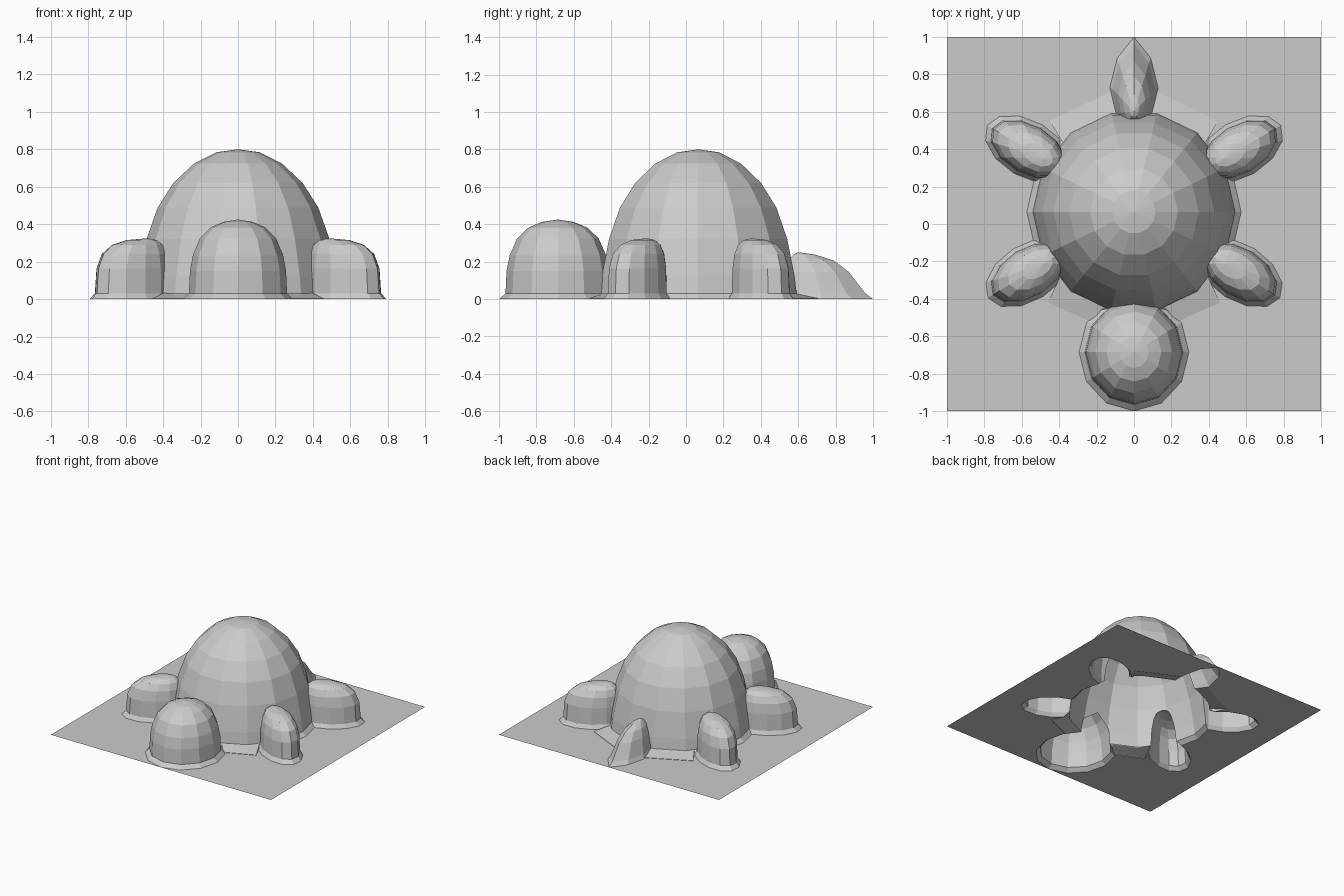
import bpy, bmesh
from math import cos, sin, pi, radians
from mathutils import Vector

cube = bpy.data.objects.get("Cube")
if cube:
    bpy.data.objects.remove(cube)

grey = bpy.data.materials.new("plain_grey")
grey.use_nodes = True
colour = (0.6, 0.6, 0.6, 1)
grey.diffuse_color = colour
grey.node_tree.nodes["Principled BSDF"].inputs["Base Color"].default_value = colour

FLOOR = -0.1   # lobes reach below the sheet and are trimmed later
RIM = 0.03     # height of the flared lip


def make_object(name, bm):
    bmesh.ops.recalc_face_normals(bm, faces=bm.faces)
    mesh = bpy.data.meshes.new(name)
    bm.to_mesh(mesh)
    bm.free()
    mesh.materials.append(grey)
    obj = bpy.data.objects.new(name, mesh)
    bpy.context.collection.objects.link(obj)
    return obj


def ellipse(centre, a, b, turn, sides):
    pts = []
    for i in range(sides):
        t = 2 * pi * i / sides
        u, v = a * cos(t), b * sin(t)
        pts.append(Vector((centre[0] + u * cos(turn) - v * sin(turn),
                           centre[1] + u * sin(turn) + v * cos(turn))))
    return pts


def dome(name, outline, centre, apex, height, profile, flare):
    """Stack of shrinking outlines closing on an apex, with a flared lip below."""
    centre, apex = Vector(centre), Vector(apex)
    lip = [p + (p - centre) * flare for p in outline]
    levels = [(lip, FLOOR), (lip, 0.0), (outline, RIM)]
    for scale, z in profile:
        levels.append(([apex + (p - apex) * scale for p in outline], z * height))
    bm = bmesh.new()
    rings = [[bm.verts.new((p.x, p.y, z)) for p in pts] for pts, z in levels]
    n = len(outline)
    for low, high in zip(rings, rings[1:]):
        for i in range(n):
            j = (i + 1) % n
            bm.faces.new((low[i], low[j], high[j], high[i]))
    bm.faces.new(rings[0])
    top = bm.verts.new((apex.x, apex.y, height))
    for i in range(n):
        bm.faces.new((rings[-1][i], rings[-1][(i + 1) % n], top))
    return make_object(name, bm)


def web(name, outer, inner, side):
    """Low sloping fillet between two neighbouring lobes."""
    bm = bmesh.new()
    for pts, z in ((outer, 0.003), (inner, 0.04)):
        for x, y in pts:
            bm.verts.new((x * side, y, z))
            bm.verts.new((x * side, y, FLOOR))
    bmesh.ops.convex_hull(bm, input=bm.verts)
    return make_object(name, bm)


parts = []

# Shell
c = (0, 0.065)
parts.append(dome("shell", ellipse(c, 0.54, 0.54, 0, 14), c, c, 0.8,
                  [(0.98, 0.15), (0.905, 0.4), (0.795, 0.61), (0.64, 0.775),
                   (0.435, 0.905), (0.215, 0.98)], 0.06))

# Head
c = (0, -0.685)
parts.append(dome("head", ellipse(c, 0.262, 0.28, 0, 12), c, c, 0.425,
                  [(0.98, 0.35), (0.92, 0.55), (0.78, 0.76),
                   (0.56, 0.9), (0.3, 0.97)], 0.12))

# Flippers, mirrored left and right
flipper = [(0.97, 0.5), (0.87, 0.74), (0.68, 0.89), (0.4, 0.97)]
for side, word in ((1, "left"), (-1, "right")):
    for end, cy, apex_y, turn in (("back", 0.4, 0.35, 30), ("front", -0.26, -0.21, -32)):
        c = (0.565 * side, cy)
        outline = ellipse(c, 0.222, 0.132, radians(turn) * side, 12)
        parts.append(dome(f"{end}_{word}_flipper", outline, c,
                          (0.48 * side, apex_y), 0.325, flipper, 0.14))

# Tail
half = [(0.08, 0.86), (0.115, 0.72), (0.095, 0.59), (0.05, 0.5)]
outline = [Vector((0, 0.96))] + [Vector(p) for p in half]
outline += [Vector((-x, y)) for x, y in reversed(half)]
parts.append(dome("tail", outline, (0, 0.64), (0, 0.6), 0.25,
                  [(0.9, 0.3), (0.75, 0.58), (0.53, 0.82), (0.25, 0.95)], 0.12))

# Webs between the tail, head and flippers
for side, word in ((1, "left"), (-1, "right")):
    parts.append(web(f"back_{word}_web", [(0.12, 0.71), (0.45, 0.55)],
                     [(0.05, 0.55), (0.36, 0.4)], side))
    parts.append(web(f"front_{word}_web", [(0.23, -0.52), (0.46, -0.42)],
                     [(0.12, -0.4), (0.38, -0.25)], side))

# Backing sheet: a slab joined to every lobe
bm = bmesh.new()
bmesh.ops.create_cube(bm, size=2)
for v in bm.verts:
    v.co.z = 0.0 if v.co.z > 0 else 2 * FLOOR
sheet = make_object("moulded_turtle_sheet", bm)
for part in parts:
    mod = sheet.modifiers.new("join_" + part.name, "BOOLEAN")
    mod.operation = "UNION"
    mod.solver = "EXACT"
    mod.object = part
bpy.context.view_layer.update()
joined = sheet.evaluated_get(bpy.context.evaluated_depsgraph_get())

# Trim the slab below the sheet, leaving an open hollow underneath
bm = bmesh.new()
bm.from_mesh(joined.to_mesh())
under = [f for f in bm.faces if f.calc_center_median().z < -0.001]
bmesh.ops.delete(bm, geom=under, context="FACES")
sheet.modifiers.clear()
bm.to_mesh(sheet.data)
bm.free()
for f in sheet.data.polygons:
    f.use_smooth = False
    f.material_index = 0
while len(sheet.data.materials) > 1:
    sheet.data.materials.pop()
for part in parts:
    bpy.data.objects.remove(part)
